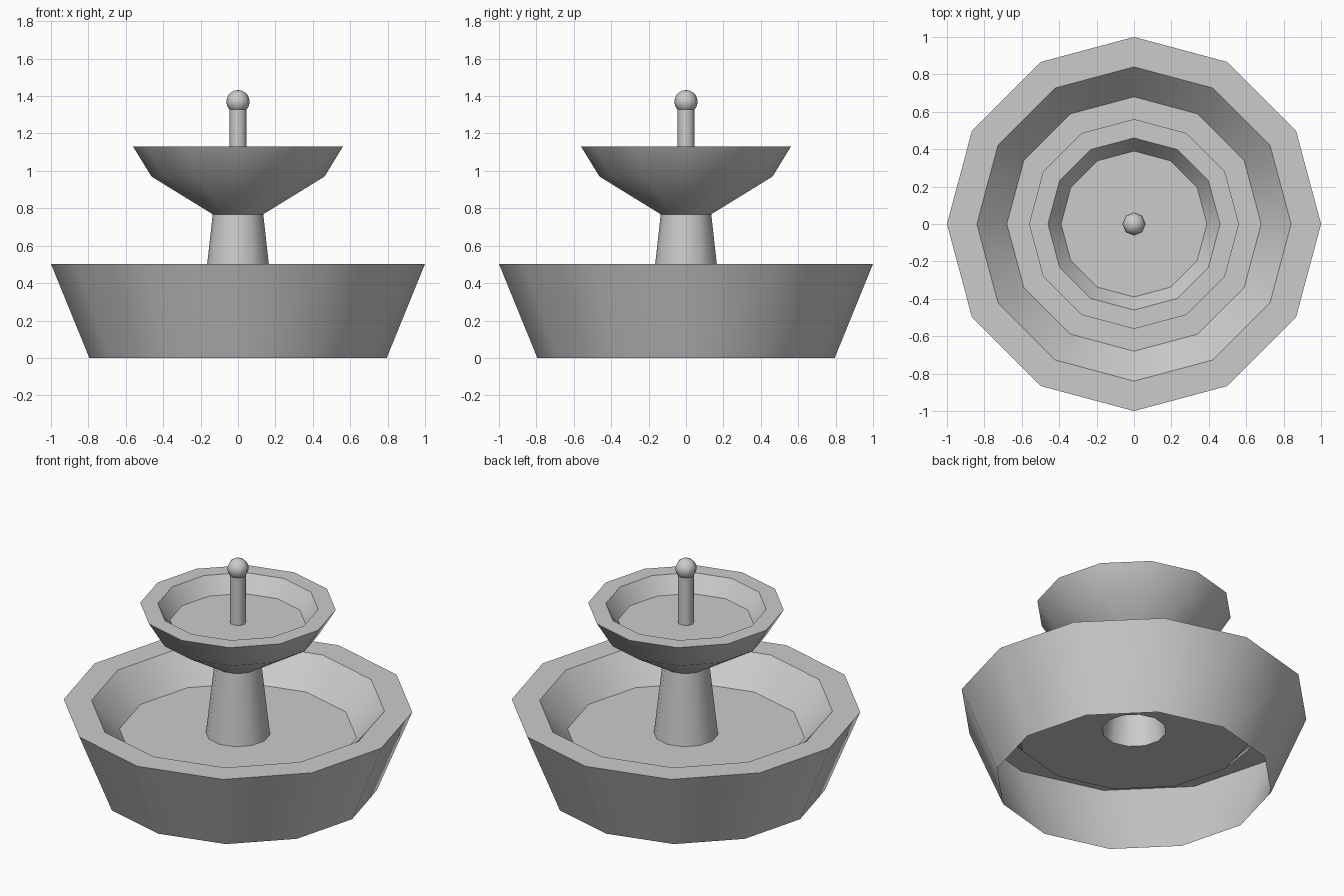
import bpy, math

cube = bpy.data.objects.get("Cube")
if cube:
    bpy.data.objects.remove(cube, do_unlink=True)

# One stone colour for the whole fountain
stone = bpy.data.materials.new("grey_stone")
stone.use_nodes = True
grey = (0.6, 0.6, 0.6, 1)
stone.diffuse_color = grey
stone.node_tree.nodes["Principled BSDF"].inputs["Base Color"].default_value = grey


def finish(obj, name, angle):
    obj.name = name
    obj.data.materials.clear()
    obj.data.materials.append(stone)
    bpy.ops.object.select_all(action="DESELECT")
    obj.select_set(True)
    bpy.context.view_layer.objects.active = obj
    bpy.ops.object.shade_smooth_by_angle(angle=math.radians(angle))


def lathe(name, profile, sides=12, angle=32):
    """Spin (radius, height) points around z, leaving both ends open."""
    verts = [(r * math.cos(2 * math.pi * i / sides),
              r * math.sin(2 * math.pi * i / sides), z)
             for r, z in profile for i in range(sides)]
    faces = []
    for row in range(len(profile) - 1):
        for i in range(sides):
            a, b = row * sides + i, row * sides + (i + 1) % sides
            faces.append((a, b, b + sides, a + sides))
    mesh = bpy.data.meshes.new(name)
    mesh.from_pydata(verts, [], faces)
    obj = bpy.data.objects.new(name, mesh)
    bpy.context.collection.objects.link(obj)
    finish(obj, name, angle)


FLOOR, BOWL_FLOOR = 0.33, 1.03
# Hollow lower basin, its floor open where the pedestal rises
lathe("lower_basin", [(0.795, 0), (1, 0.503), (0.84, 0.503), (0.68, FLOOR), (0.184, FLOOR)])
# Tapered pedestal
lathe("pedestal", [(0.184, FLOOR), (0.135, 0.768)])
# Upper bowl
lathe("upper_bowl", [(0.135, 0.768), (0.463, 0.97), (0.561, 1.13), (0.46, 1.13),
                     (0.39, BOWL_FLOOR), (0.045, BOWL_FLOOR)])
# Spout and finial ball
lathe("spout", [(0.046, BOWL_FLOOR), (0.046, 1.34)], sides=8, angle=50)
bpy.ops.mesh.primitive_uv_sphere_add(segments=8, ring_count=10, radius=0.062, location=(0, 0, 1.37))
finish(bpy.context.object, "finial_ball", 50)
